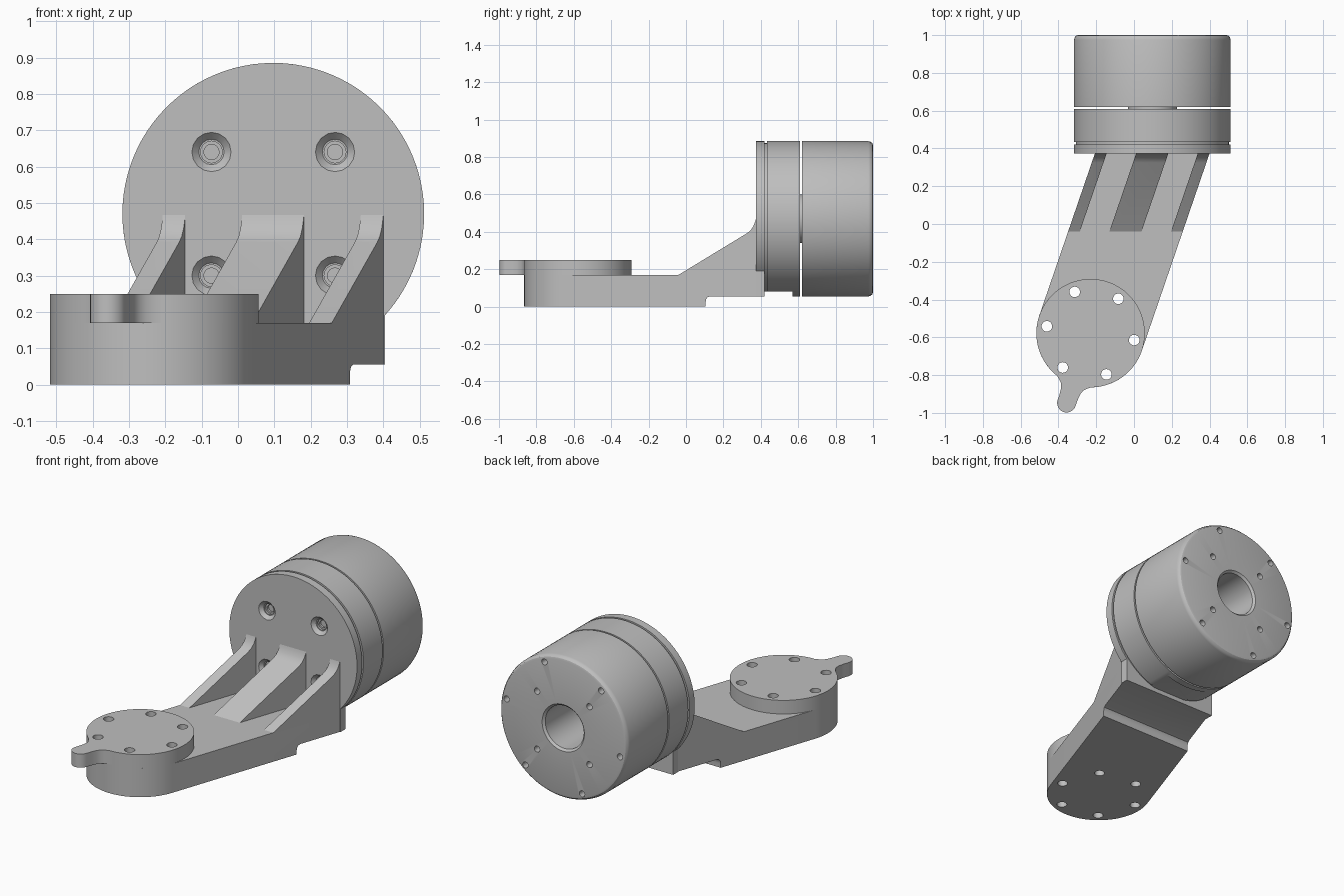
import bpy, bmesh
from math import sin, cos, acos, atan, pi, radians
from mathutils import Vector

if "Cube" in bpy.data.objects:
    bpy.data.objects.remove(bpy.data.objects["Cube"], do_unlink=True)

grey = bpy.data.materials.new("machined_grey")
grey.use_nodes = True
grey.diffuse_color = (0.52, 0.52, 0.52, 1)
grey.node_tree.nodes["Principled BSDF"].inputs["Base Color"].default_value = (0.52, 0.52, 0.52, 1)

PAD = Vector((-0.23, -0.578, 0))       # centre of the round mounting pad
PAD_R = 0.287
AXIS_X, AXIS_Z, DRUM_R = 0.097, 0.47, 0.415
FLANGE_Y = 0.373
SLOPE = (AXIS_X - PAD.x) / (0.375 - PAD.y)
TILT = atan(SLOPE)
SIDE = Vector((cos(TILT), -sin(TILT), 0))
OUT = Vector((-sin(TILT), -cos(TILT), 0))
HALF = PAD_R / cos(TILT)


def finish(name, bm):
    bmesh.ops.remove_doubles(bm, verts=bm.verts, dist=1e-5)
    bmesh.ops.recalc_face_normals(bm, faces=bm.faces)
    mesh = bpy.data.meshes.new(name)
    bm.to_mesh(mesh)
    bm.free()
    mesh.materials.append(grey)
    ob = bpy.data.objects.new(name, mesh)
    bpy.context.collection.objects.link(ob)
    return ob


def prism(name, pts, vec):
    """Extrude a planar outline along a vector."""
    bm = bmesh.new()
    face = bm.faces.new([bm.verts.new(p) for p in pts])
    ext = bmesh.ops.extrude_face_region(bm, geom=[face], use_keep_orig=True)
    moved = [v for v in ext["geom"] if isinstance(v, bmesh.types.BMVert)]
    bmesh.ops.translate(bm, verts=moved, vec=vec)
    return finish(name, bm)


def lathe(name, profile, centre, axis="Y", steps=96):
    """Spin (radius, height) points about an axis through centre."""
    bm = bmesh.new()
    centre = Vector(centre)
    up = Vector((0, 1, 0)) if axis == "Y" else Vector((0, 0, 1))
    verts = [bm.verts.new(centre + Vector((r, 0, 0)) + up * h) for r, h in profile]
    edges = [bm.edges.new(pair) for pair in zip(verts, verts[1:])]
    bmesh.ops.spin(bm, geom=verts + edges, cent=centre, axis=up,
                   angle=2 * pi, steps=steps, use_duplicate=False)
    return finish(name, bm)


def rod(r, a, b):
    return [(0, a), (r, a), (r, b), (0, b)]


def cut(ob, cutters):
    for c in cutters:
        mod = ob.modifiers.new("cut", "BOOLEAN")
        mod.operation, mod.solver, mod.object = "DIFFERENCE", "EXACT", c
    bpy.context.view_layer.update()
    dg = bpy.context.evaluated_depsgraph_get()
    mesh = bpy.data.meshes.new_from_object(ob.evaluated_get(dg))
    ob.modifiers.clear()
    ob.data = mesh


def smooth(ob):
    ob.data.shade_smooth()
    ob.data.set_sharp_from_angle(angle=radians(28))


def centre_x(y):
    return PAD.x + SLOPE * (y - PAD.y)


parts, cutters = [], []

# Arm: round end running into a slanted bar
N = 48
end_arc = [PAD + (SIDE * cos(pi * i / N) + OUT * sin(pi * i / N)) * PAD_R for i in range(N + 1)]
y_end = FLANGE_Y + 0.005
outline = [Vector((centre_x(y_end) + HALF, y_end, 0))] + end_arc + [Vector((centre_x(y_end) - HALF, y_end, 0))]
arm = prism("arm", outline, (0, 0, 0.17))

# Pad with pointer tab
A0 = 0.34
pad_pts = []
for i in range(81):
    a = A0 + (2 * pi - 2 * A0) * i / 80
    pad_pts.append((PAD_R * sin(a), PAD_R * cos(a)))
flare = [(0.075, 0.287), (0.061, 0.302), (0.053, 0.325), (0.05, 0.36)]
tip = [(-0.05 * cos(pi * i / 16), 0.391 + 0.05 * sin(pi * i / 16)) for i in range(17)]
pad_pts += [(-u, v) for u, v in flare] + tip + flare[::-1]
pad = prism("mounting_pad", [PAD + SIDE * u + OUT * v + Vector((0, 0, 0.17)) for u, v in pad_pts],
            (0, 0, 0.08))

# Six through holes in the pad, and the step under the arm
pad_cutters = []
for i in range(6):
    a = radians(-9 + 60 * i)
    pos = PAD + Vector((cos(a), sin(a), 0)) * 0.234
    pad_cutters.append(lathe("hole_cutter", rod(0.028, -0.1, 0.4), pos, "Z", 24))
step = [(0.105, -0.05), (0.105, 0.025), (0.108, 0.04), (0.115, 0.05), (0.13, 0.055), (0.5, 0.055), (0.5, -0.05)]
step_cutter = prism("step_cutter", [(-1, y, z) for y, z in step], (2, 0, 0))
cut(arm, pad_cutters + [step_cutter])
cut(pad, pad_cutters)
cutters += pad_cutters + [step_cutter]
parts += [arm, pad]

# Three sloping ribs bracing the flange
RIB = [(-0.04, 0.165), (-0.04, 0.17), (0.325, 0.392), (0.345, 0.408), (0.36, 0.43),
       (0.37, 0.455), (0.374, 0.47), (0.378, 0.47), (0.378, 0.165)]
for name, lo, hi in (("left_rib", HALF - 0.062, HALF), ("middle_rib", -0.085, 0.085),
                     ("right_rib", -HALF, 0.062 - HALF)):
    parts.append(prism(name, [(centre_x(y) + lo, y, z) for y, z in RIB], (hi - lo, 0, 0)))

# Flange plate: disc with a square foot
FOOT = 0.3075
a0 = -acos(FOOT / DRUM_R)
rim = [(DRUM_R * cos(a0 + (pi - 2 * a0) * i / 90), DRUM_R * sin(a0 + (pi - 2 * a0) * i / 90)) for i in range(91)]
rim += [(-FOOT, -DRUM_R), (FOOT, -DRUM_R)]
flange = prism("flange", [(AXIS_X + u, FLANGE_Y, AXIS_Z + v) for u, v in rim], (0, 0.047, 0))

# Countersunk bolt holes in the flange
sink = [(0, -0.02), (0.054, -0.02), (0.054, 0), (0.035, 0.02), (0.03, 0.02), (0.03, 0.032),
        (0.021, 0.032), (0.021, 0.07), (0, 0.07)]
SQUARE = [(sx * 0.17, sz * 0.17) for sx in (-1, 1) for sz in (-1, 1)]
sinks = [lathe("sink_cutter", sink, (AXIS_X + u, FLANGE_Y, AXIS_Z + v), "Y", 16) for u, v in SQUARE]
cut(flange, sinks)
cutters += sinks
parts.append(flange)

# Front ring with narrow neck and a flat underneath
AXIS = (AXIS_X, 0, AXIS_Z)
ring = lathe("front_ring", [(0, 0.418), (0.405, 0.418), (0.405, 0.433), (DRUM_R, 0.433),
                            (DRUM_R, 0.61), (0, 0.61)], AXIS)
flat = prism("flat_cutter", [(-1, 0.4, -0.1), (-1, 0.57, -0.1), (-1, 0.57, 0.08), (-1, 0.4, 0.08)], (2, 0, 0))
cut(ring, [flat])
cutters.append(flat)
parts.append(ring)

# Hub across the gap, and the rear drum with its bore
parts.append(lathe("hub", rod(0.13, 0.605, 0.625), AXIS, "Y", 48))
drum = lathe("rear_drum", [(0, 0.62), (DRUM_R, 0.62), (DRUM_R, 0.975), (0.411, 0.988), (0.403, 0.997),
                           (0.393, 1), (0.137, 1), (0.125, 0.988), (0.125, 0.65), (0, 0.65)], AXIS)
ring_holes = [(0.375 * cos(radians(11 + 60 * i)), 0.375 * sin(radians(11 + 60 * i))) for i in range(6)]
bolts = [lathe("bolt_cutter", rod(0.018, 0.94, 1.05), (AXIS_X + u, 0, AXIS_Z + v), "Y", 16)
         for u, v in ring_holes + SQUARE]
cut(drum, bolts)
cutters += bolts
parts.append(drum)

for c in cutters:
    bpy.data.objects.remove(c, do_unlink=True)
for p in parts:
    smooth(p)
